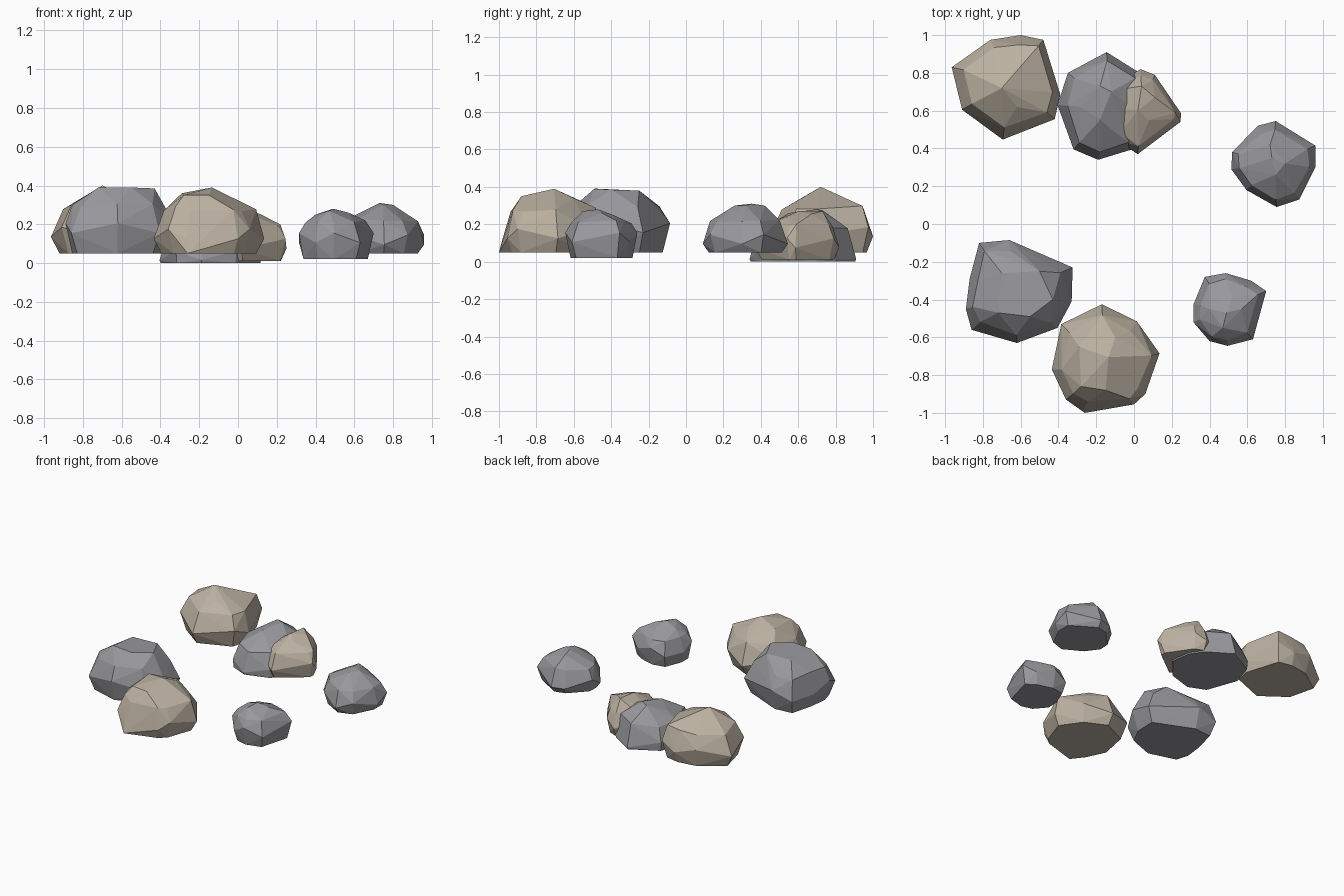
import bpy, bmesh, random
from mathutils import Vector

random.seed(4)


def material(name, rgb):
    m = bpy.data.materials.new(name)
    m.diffuse_color = (*rgb, 1)
    return m


GREY = material("grey_stone", (0.32, 0.32, 0.34))
TAN = material("tan_stone", (0.50, 0.44, 0.36))


def rock(name, mat, z0, waist, outline, crown, base=0.86, shoulder=0.82):
    """Faceted boulder: flat base, widest waist, jittered shoulder, crown points."""
    c = sum((Vector(p) for p in outline), Vector((0, 0))) / len(outline)
    top = max(p[2] for p in crown)
    bm = bmesh.new()
    for i, p in enumerate(outline):
        d = Vector(p) - c
        low = c + d * base
        bm.verts.new((*low, z0))
        bm.verts.new((*p, max(z0, waist + (0.025 if i % 2 else -0.025))))
        s = c + d * (shoulder + random.uniform(-0.04, 0.04))
        h = waist + (top - waist) * random.uniform(0.48, 0.6)
        bm.verts.new((*s, h))
    for p in crown:
        bm.verts.new(p)
    bmesh.ops.convex_hull(bm, input=bm.verts[:])
    loose = [v for v in bm.verts if not v.link_faces]
    bmesh.ops.delete(bm, geom=loose, context='VERTS')
    bmesh.ops.dissolve_limit(bm, angle_limit=0.04, verts=bm.verts[:], edges=bm.edges[:])
    bmesh.ops.recalc_face_normals(bm, faces=bm.faces[:])
    me = bpy.data.meshes.new(name)
    bm.to_mesh(me)
    bm.free()
    me.materials.append(mat)
    bpy.context.collection.objects.link(bpy.data.objects.new(name, me))


# back left boulder
rock("rock_back_left", TAN, 0.05, 0.16,
     [(-.965, .83), (-.76, .975), (-.60, 1.0), (-.48, .975), (-.39, .685),
      (-.42, .555), (-.695, .447), (-.91, .605)],
     [(-.70, .72, .40), (-.62, .62, .34), (-.55, .77, .33), (-.84, .77, .30)])

# back middle rock, widest at the ground
rock("rock_back_middle", GREY, 0.0, 0.04,
     [(-.145, .91), (-.35, .80), (-.405, .63), (-.32, .395), (-.19, .34),
      (-.01, .395), (.12, .55), (.10, .70), (.03, .80)],
     [(-.18, .73, .275), (-.12, .70, .28), (-.18, .55, .26), (-.28, .62, .22)],
     base=0.98)

# small rock leaning into the back middle one
rock("rock_back_small", TAN, 0.01, 0.10,
     [(.035, .82), (.11, .79), (.25, .585), (.245, .54), (.02, .37),
      (-.10, .45), (-.14, .62), (-.10, .74)],
     [(.04, .73, .27), (.02, .60, .27), (.11, .67, .255), (.08, .55, .24)])

# right back rock
rock("rock_right_back", GREY, 0.05, 0.12,
     [(.75, .545), (.96, .415), (.96, .30), (.875, .13), (.755, .09),
      (.595, .18), (.515, .29), (.52, .38), (.655, .52)],
     [(.73, .35, .31), (.80, .32, .30), (.72, .42, .30), (.75, .26, .30),
      (.64, .36, .26), (.87, .36, .24)])

# front left boulder with a broad flat top
rock("rock_front_left", GREY, 0.05, 0.18,
     [(-.82, -.10), (-.66, -.085), (-.325, -.23), (-.33, -.41), (-.405, -.55),
      (-.62, -.63), (-.86, -.56), (-.89, -.45), (-.87, -.29)],
     [(-.70, -.26, .38), (-.50, -.25, .38), (-.55, -.49, .39),
      (-.72, -.47, .39), (-.43, -.40, .385), (-.79, -.40, .31)])

# front middle boulder
rock("rock_front_middle", TAN, 0.05, 0.15,
     [(-.17, -.425), (-.385, -.53), (-.435, -.77), (-.36, -.93), (-.265, -.98),
      (-.155, -.96), (0, -.955), (.06, -.90), (.135, -.685), (.015, -.515)],
     [(-.135, -.705, .39), (-.29, -.65, .36), (-.28, -.86, .35),
      (-.15, -.88, .35), (-.10, -.60, .34), (-.26, -1.0, .05)])

# right front rock
rock("rock_right_front", GREY, 0.02, 0.13,
     [(.375, -.28), (.485, -.26), (.62, -.30), (.70, -.355), (.63, -.61),
      (.495, -.645), (.40, -.62), (.315, -.52), (.315, -.425)],
     [(.40, -.45, .25), (.49, -.47, .28), (.57, -.45, .26), (.47, -.55, .27),
      (.52, -.39, .25)])
